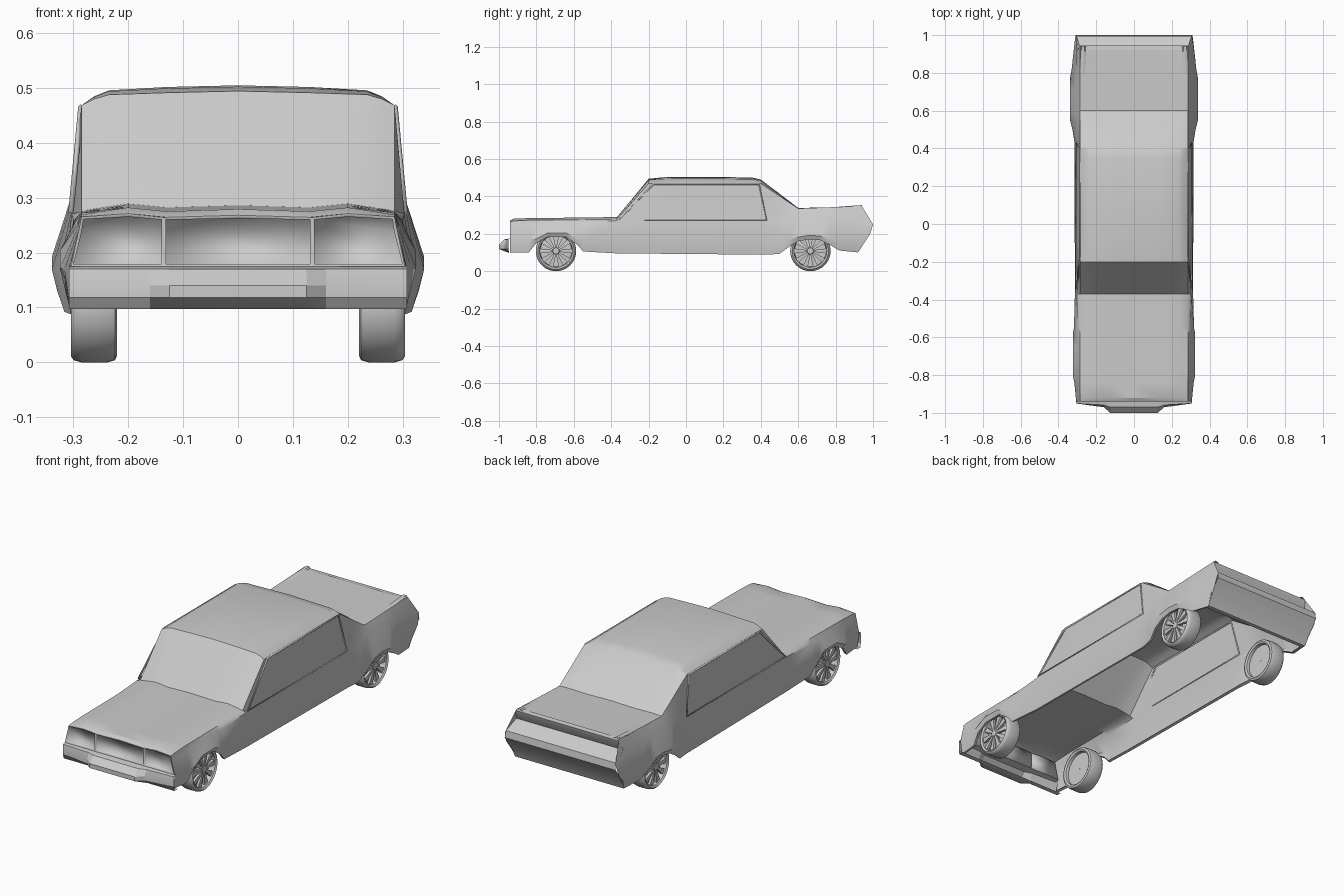
import bpy, bmesh, math
from mathutils import Vector

if "Cube" in bpy.data.objects:
    bpy.data.objects.remove(bpy.data.objects["Cube"])


def add_mesh(name, verts, faces, angle=30, outward=True):
    me = bpy.data.meshes.new(name)
    me.from_pydata(verts, [], faces)
    bm = bmesh.new()
    bm.from_mesh(me)
    if outward:
        bmesh.ops.recalc_face_normals(bm, faces=bm.faces)
    bm.to_mesh(me)
    bm.free()
    ob = bpy.data.objects.new(name, me)
    bpy.context.collection.objects.link(ob)
    bpy.ops.object.select_all(action='DESELECT')
    ob.select_set(True)
    bpy.context.view_layer.objects.active = ob
    bpy.ops.object.shade_smooth_by_angle(angle=math.radians(angle))
    return ob


def loft(name, rings, angle=30, closed=False):
    n = len(rings[0])
    verts = [p for r in rings for p in r]
    m = n if closed else n - 1
    faces = [(i * n + j, i * n + (j + 1) % n, (i + 1) * n + (j + 1) % n, (i + 1) * n + j)
             for i in range(len(rings) - 1) for j in range(m)]
    return add_mesh(name, verts, faces, angle)


def lerp(table, y):
    if y <= table[0][0]:
        return table[0][1]
    for (a, u), (b, v) in zip(table, table[1:]):
        if y <= b:
            return u + (v - u) * (y - a) / (b - a)
    return table[-1][1]


# Body outlines along the length: (y, value)
SILL = [(-.94, .10), (-.84, .10), (-.80, .15), (-.74, .182), (-.64, .182), (-.58, .14),
        (-.55, .105), (-.37, .095), (.43, .088), (.50, .092), (.55, .13), (.60, .16),
        (.66, .17), (.72, .165), (.77, .14), (.82, .11), (.94, .10)]
FLARE = [(-.94, .306), (-.84, .316), (-.80, .324), (-.58, .324), (-.55, .318), (-.37, .313),
         (.43, .315), (.50, .326), (.55, .339), (.77, .339), (.82, .33), (.94, .312)]
BELT_Z = [(-.94, .24), (-.55, .258), (-.37, .270), (.43, .270), (.60, .295), (.82, .29), (.94, .25)]
BELT_X = [(-.94, .29), (-.40, .303), (.43, .305), (.94, .307)]
EDGE = [(-.94, .265), (-.90, .272), (-.37, .276), (-.20, .468), (.40, .468), (.60, .335), (.94, .348)]
CROWN = [(-.94, .268), (-.92, .279), (-.37, .286), (-.20, .494), (-.12, .502), (.0, .505),
         (.35, .501), (.40, .490), (.60, .338), (.94, .343)]
STATIONS = [-.94, -.92, -.84, -.80, -.74, -.64, -.58, -.55, -.37, -.20, -.12, .05, .35, .43,
            .50, .55, .60, .66, .72, .77, .82, .94]


def body_ring(y):
    top_y = .40 if y == .43 else y            # rear roof post leans forward
    zs, xm = lerp(SILL, y), lerp(FLARE, y)
    xs, zm = xm - .01, max(.17, zs + .022)
    ze, zt = lerp(EDGE, top_y), lerp(CROWN, top_y)
    ys = [y, y, y, y]
    if y == .94:                              # pointed tail end
        ys, zm = [.92, .92, .985, 1.0], .20
    half = [(xs - .014, ys[0], zs + .004), (xs, ys[1], zs), (xm, ys[2], zm),
            (lerp(BELT_X, y), ys[3], lerp(BELT_Z, y)), (.285, top_y, ze)]
    if y < -.36:                              # twin-ridged bonnet
        half += [(.25, top_y, ze + .6 * (zt - ze)), (.2, top_y, zt + .003), (.13, top_y, zt - .004)]
    else:
        half += [(.262, top_y, ze + .45 * (zt - ze)), (.235, top_y, ze + .75 * (zt - ze)),
                 (.13, top_y, zt - .003)]
    return half + [(0, top_y, zt)] + [(-a, b, c) for a, b, c in reversed(half)]


loft("body_shell", [body_ring(y) for y in STATIONS], 28)

# Recessed headlight and grille panels
light = [(.135, .175), (.304, .175), (.29, .24), (.285, .265), (.2, .271), (.135, .264)]
grille = [(-.135, .175), (.135, .175), (.135, .264), (0, .268), (-.135, .264)]
for name, poly in (("headlight_right", light), ("grille", grille),
                   ("headlight_left", [(-x, z) for x, z in reversed(light)])):
    ob = add_mesh(name, [(x, -.94, z) for x, z in poly], [tuple(range(len(poly)))], outward=False)
    bm = bmesh.new()
    bm.from_mesh(ob.data)
    bmesh.ops.inset_individual(bm, faces=bm.faces[:], thickness=.006)
    bm.faces.ensure_lookup_table()
    inner = [f for f in bm.faces if len(f.verts) == len(poly)][0]
    cap = bmesh.ops.extrude_discrete_faces(bm, faces=[inner])["faces"]
    bmesh.ops.translate(bm, verts=cap[0].verts[:], vec=(0, .012, 0))
    bm.to_mesh(ob.data)
    bm.free()

# Front bumper with projecting centre
rings = []
for x, yf in ((-.308, -.95), (-.16, -.97), (-.125, -1), (.125, -1), (.16, -.97), (.308, -.95)):
    rings.append([(x, -.93, .176), (x, yf * .4 - .57, .17), (x, yf, .14), (x, yf, .118),
                  (x, -.945, .097), (x, -.92, .097)])
loft("front_bumper", rings, 25)

# Rear panel, tail recess and bumper
tail = [(.285, .92, .346), (.285, .945, .343), (.29, .94, .325), (.298, .922, .292),
        (.305, .995, .256), (.309, 1.0, .222), (.31, .945, .15), (.303, .925, .10), (.295, .905, .10)]
loft("rear_panel", [[(s * x, y, z) for x, y, z in tail] for s in (-1, 1)], 20)

# Small fins on the rear wings
for s, side in ((1, "right"), (-1, "left")):
    loft("tail_fin_" + side, [[(s * .286, y, z), (s * .278, y, z + h), (s * .262, y, z + h), (s * .255, y, z)]
                              for y, z, h in ((.76, .338, .001), (.85, .341, .006), (.942, .344, .009))])

# Side window frames
for s, side in ((1, "right"), (-1, "left")):
    cu = bpy.data.curves.new("window_frame_" + side, 'CURVE')
    cu.dimensions = '3D'
    cu.bevel_depth, cu.bevel_resolution = .005, 1
    sp = cu.splines.new('POLY')
    pts = [(.304, -.355, .274), (.286, -.175, .465), (.286, .39, .465), (.304, .43, .274)]
    sp.points.add(3)
    for p, c in zip(sp.points, pts):
        p.co = (s * c[0], c[1], c[2], 1)
    sp.use_cyclic_u = True
    ob = bpy.data.objects.new("window_frame_" + side, cu)
    bpy.context.collection.objects.link(ob)
    bpy.ops.object.select_all(action='DESELECT')
    ob.select_set(True)
    bpy.context.view_layer.objects.active = ob
    bpy.ops.object.convert(target='MESH')

# Wheels: turned tyre and dished rim, ten wedge spokes
R = .108
TYRE = [(.002, .268), (.084, .268), (.088, .298), (.097, .304), (.104, .299), (R, .285),
        (R, .238), (.104, .224), (.095, .22), (.086, .225), (.084, .24), (.002, .24)]


def wheel(name, s, cy):
    def at(r, a, x):
        return (s * x, cy + r * math.cos(a), R + r * math.sin(a))
    loft(name + "_tyre", [[at(r, k * math.tau / 40, x) for r, x in TYRE] for k in range(41)], 40)
    verts, faces = [], []
    for k in range(10):
        a, b = k * math.tau / 10, len(verts)
        for x0, x1 in ((.298, .292), (.286, .28)):
            verts += [at(.015, a - .3, x0), at(.015, a + .3, x0), at(.088, a + .15, x1), at(.088, a - .15, x1)]
        faces += [tuple(b + i for i in f) for f in
                  ((0, 1, 2, 3), (4, 5, 6, 7), (0, 1, 5, 4), (1, 2, 6, 5), (2, 3, 7, 6), (3, 0, 4, 7))]
    add_mesh(name + "_spokes", verts, faces)
    hub = [(.0, .301), (.016, .3), (.02, .296), (.02, .268)]
    loft(name + "_hub", [[at(r, k * math.tau / 20, x) for r, x in hub] for k in range(21)])


for s, side in ((1, "right"), (-1, "left")):
    wheel("front_wheel_" + side, s, -.695)
    wheel("rear_wheel_" + side, s, .665)
